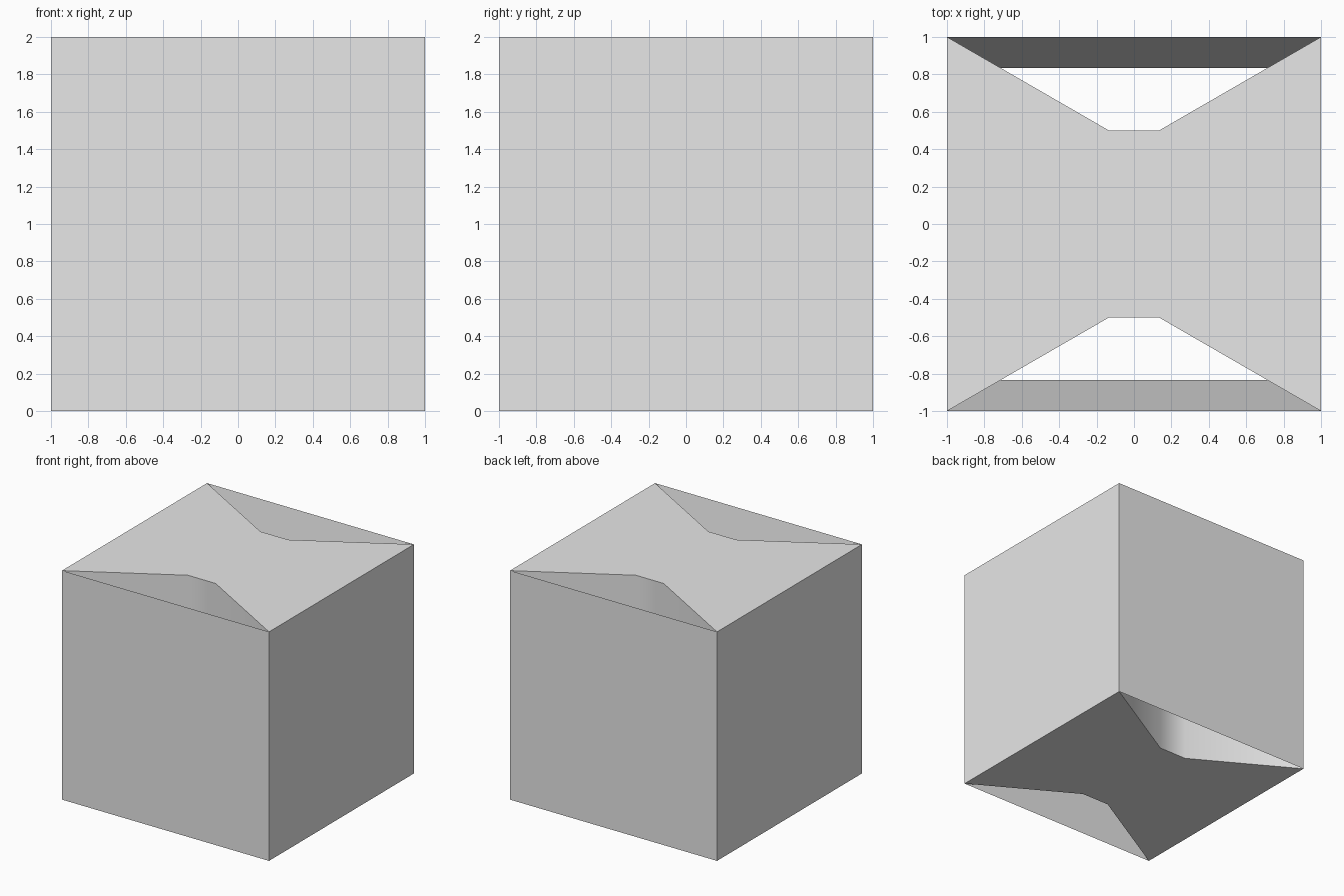
import bpy
import bmesh
from math import radians, tan

# Remove the default cube only
old = bpy.data.objects.get("Cube")
if old:
    bpy.data.objects.remove(old, do_unlink=True)

HALF = 1.0          # half of the overall side
WAIST = 0.5         # half depth of the narrow middle
BULGE = 0.165       # panel thickness at mid height
NECK = HALF - (HALF - WAIST) / tan(radians(30))

# Plain grey material
grey = bpy.data.materials.new("light_grey")
grey.use_nodes = True
colour = (0.8, 0.8, 0.8, 1.0)
grey.diffuse_color = colour
grey.node_tree.nodes["Principled BSDF"].inputs["Base Color"].default_value = colour


def sweep(name, profile, offset, capped):
    """Sweep a closed profile along an offset, with or without end caps."""
    bm = bmesh.new()
    near = [bm.verts.new(p) for p in profile]
    far = [bm.verts.new([a + b for a, b in zip(p, offset)]) for p in profile]
    count = len(profile)
    for i in range(count):
        j = (i + 1) % count
        bm.faces.new((near[i], near[j], far[j], far[i]))
    if capped:
        bm.faces.new(near[::-1])
        bm.faces.new(far)
    bmesh.ops.recalc_face_normals(bm, faces=bm.faces)
    mesh = bpy.data.meshes.new(name)
    bm.to_mesh(mesh)
    bm.free()
    mesh.materials.append(grey)
    obj = bpy.data.objects.new(name, mesh)
    bpy.context.collection.objects.link(obj)
    return obj


# Waisted core: a bow-tie outline raised to full height
quarter = [(HALF, HALF), (NECK, WAIST)]
back = quarter + [(-x, y) for x, y in reversed(quarter)]
outline = back + [(x, -y) for x, y in reversed(back)]
core = sweep("waisted_core", [(x, y, 0) for x, y in outline],
             (0, 0, 2 * HALF), True)
bpy.ops.object.select_all(action="DESELECT")
core.select_set(True)
bpy.context.view_layer.objects.active = core
bpy.ops.object.shade_smooth_by_angle(angle=radians(35))

# Front and back panels: flat outside, thickest at mid height inside;
# their ends lie within the core sides, so they need no caps
for name, side in (("front_panel", -1), ("back_panel", 1)):
    profile = [(-HALF, side * HALF, 0),
               (-HALF, side * HALF, 2 * HALF),
               (-HALF, side * (HALF - BULGE), HALF)]
    sweep(name, profile, (2 * HALF, 0, 0), False)
